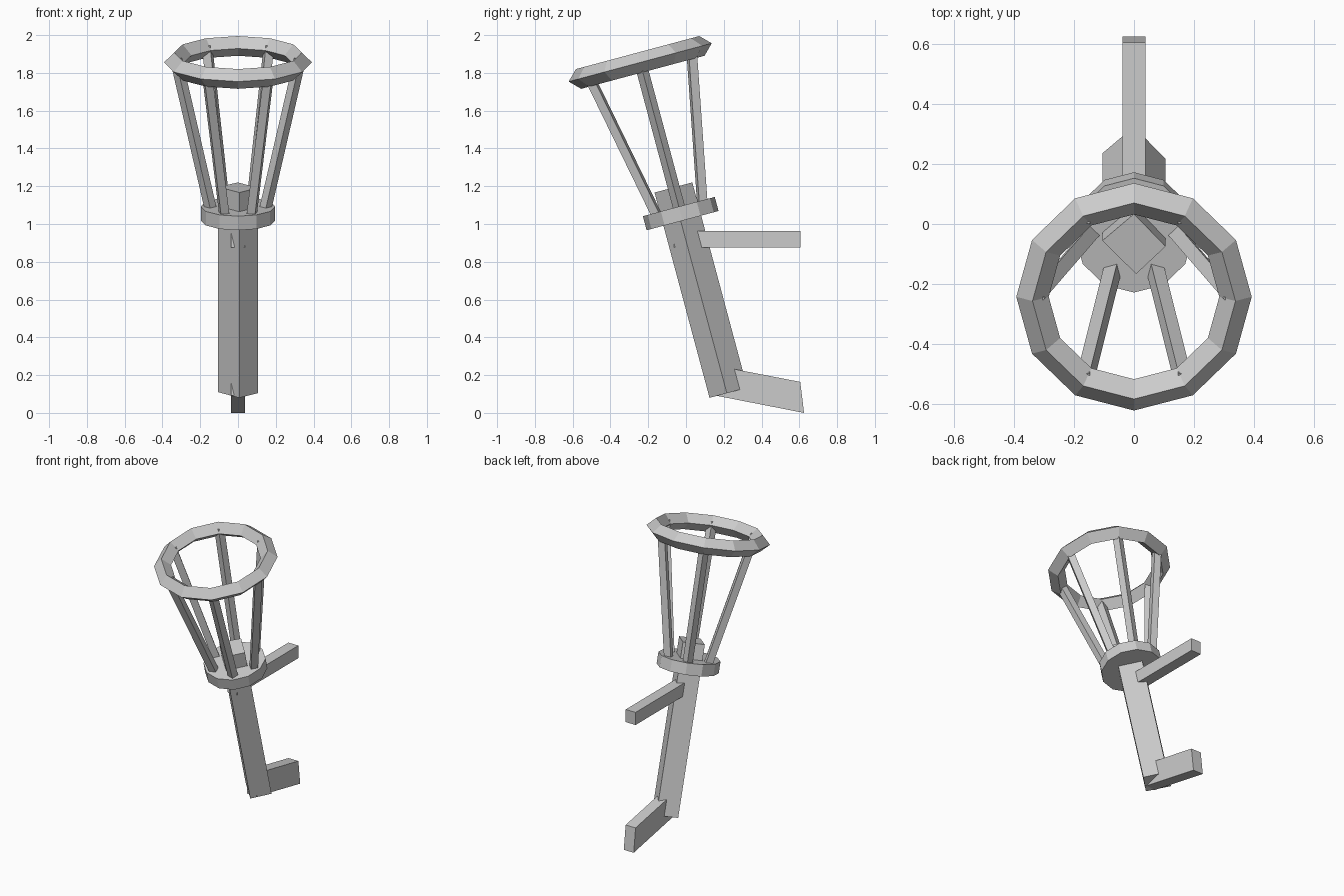
import bpy
import bmesh
from math import radians, sin, cos, tau
from mathutils import Matrix, Vector

cube = bpy.data.objects.get("Cube")
if cube:
    bpy.data.objects.remove(cube, do_unlink=True)

grey = bpy.data.materials.new("plain grey")
grey.use_nodes = True
colour = (0.6, 0.6, 0.6, 1)
grey.diffuse_color = colour
grey.node_tree.nodes["Principled BSDF"].inputs["Base Color"].default_value = colour

# Leaning frame: origin at the foot of the shaft, z along the shaft
LEAN = Matrix.Translation((0, 0.226, 0.107)) @ Matrix.Rotation(radians(15), 4, 'X')


def loft(name, loops, frame=Matrix(), closed=False):
    """Skin matching loops of points; cap the ends, or join last to first."""
    bm = bmesh.new()
    rings = [[bm.verts.new(frame @ Vector(p)) for p in loop] for loop in loops]
    pairs = list(zip(rings, rings[1:]))
    if closed:
        pairs.append((rings[-1], rings[0]))
    else:
        bm.faces.new(rings[0])
        bm.faces.new(rings[-1])
    for a, b in pairs:
        for i in range(len(a)):
            j = (i + 1) % len(a)
            bm.faces.new((a[i], a[j], b[j], b[i]))
    bmesh.ops.recalc_face_normals(bm, faces=bm.faces)
    mesh = bpy.data.meshes.new(name)
    bm.to_mesh(mesh)
    bm.free()
    mesh.materials.append(grey)
    obj = bpy.data.objects.new(name, mesh)
    bpy.context.collection.objects.link(obj)
    return obj


def circle(radius, z, sides=12):
    return [(radius * cos(tau * i / sides), radius * sin(tau * i / sides), z)
            for i in range(sides)]


# Slightly skewed four-sided shaft
diamond = [(-0.105, 0.01), (0.007, -0.105), (0.105, -0.01), (0, 0.102)]
loft("shaft", [[(x, y, z) for x, y in diamond] for z in (0, 1.125)], LEAN)

# Disc carrying the basket
loft("basket_base", [circle(0.197, 0.943), circle(0.197, 1.02)], LEAN)

# Top ring with a diamond section
R, H, M = 0.338, 1.81, 0.054
loft("top_ring", [circle(R + M, H), circle(R, H + M), circle(R - M, H), circle(R, H - M)],
     LEAN, closed=True)

# Six diamond-section struts spreading from base to ring
for i in range(6):
    a = tau * i / 6
    radial, side = Vector((cos(a), sin(a), 0)), Vector((-sin(a), cos(a), 0))
    low = radial * 0.143 + Vector((0, 0, 1.0))
    high = radial * 0.328 + Vector((0, 0, 1.826))
    out = side.cross((high - low).normalized())
    corners = [d * 0.032 for d in (out, side, -out, -side)]
    loft(f"strut_{i + 1}", [[p + c for c in corners] for p in (low, high)], LEAN)


# Wall brackets, from their side outlines (y, z)
def bracket(name, outline, half_width=0.038):
    loft(name, [[(x, y, z) for y, z in outline] for x in (-half_width, half_width)])


bracket("upper_bracket", [(-0.063, 0.875), (0.605, 0.875), (0.605, 0.962), (-0.063, 0.962)])
bracket("lower_bracket", [(0.15, 0.093), (0.625, 0), (0.605, 0.164), (0.15, 0.252)])
